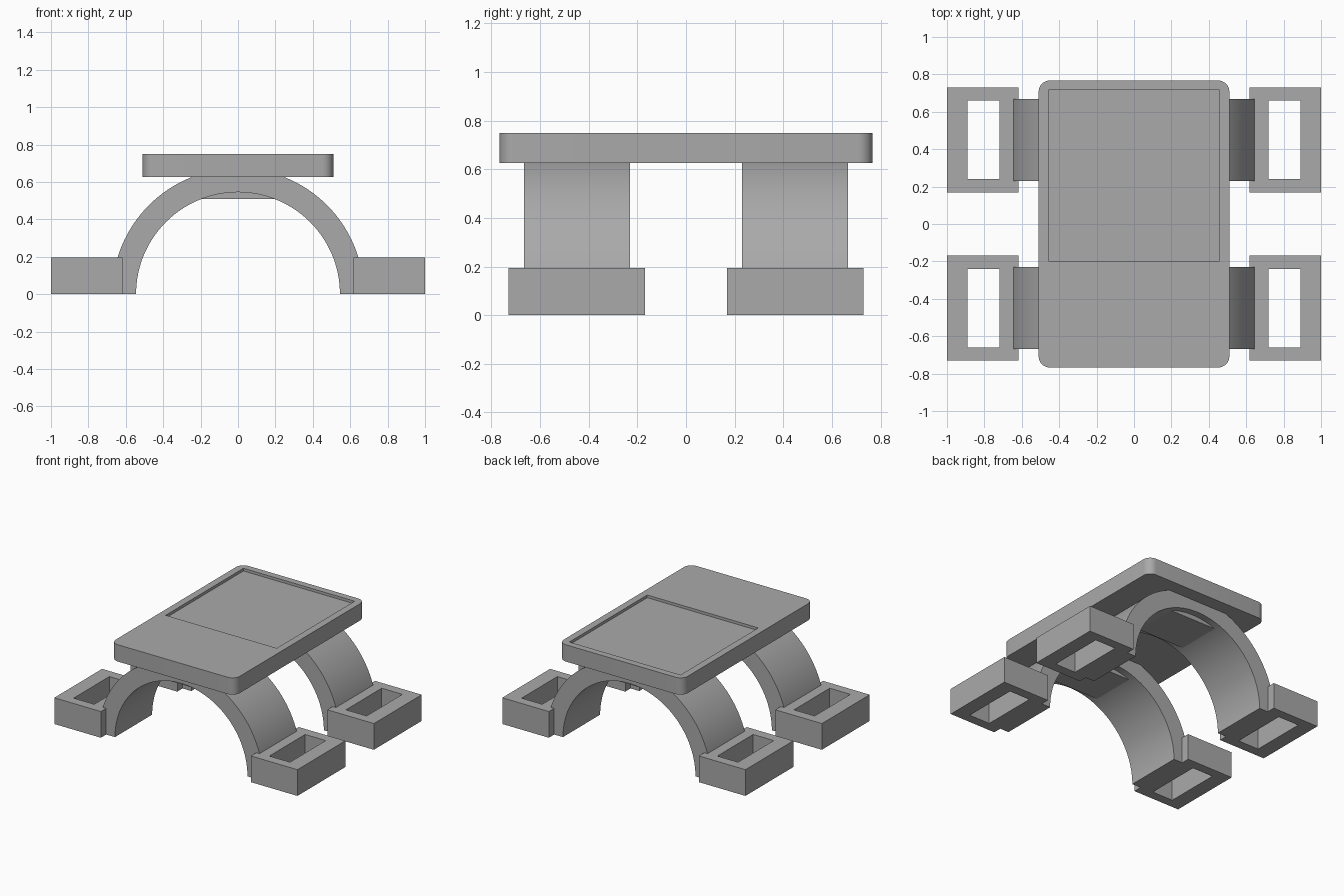
import bpy, bmesh, math
from mathutils import Vector

if "Cube" in bpy.data.objects:
    bpy.data.objects.remove(bpy.data.objects["Cube"])

grey = bpy.data.materials.new("plain_grey")
grey.diffuse_color = (0.40, 0.40, 0.40, 1)
grey.use_nodes = True
grey.node_tree.nodes["Principled BSDF"].inputs["Base Color"].default_value = grey.diffuse_color


def prism(name, pts, lo, hi, axis):
    """Extrude a closed profile along 'y' (points are x,z) or 'z' (points are x,y)."""
    bm = bmesh.new()
    place = (lambda p, t: (p[0], t, p[1])) if axis == 'y' else (lambda p, t: (p[0], p[1], t))
    face = bm.faces.new([bm.verts.new(place(p, lo)) for p in pts])
    out = bmesh.ops.extrude_face_region(bm, geom=[face])
    step = Vector((0, hi - lo, 0) if axis == 'y' else (0, 0, hi - lo))
    bmesh.ops.translate(bm, verts=[v for v in out["geom"] if isinstance(v, bmesh.types.BMVert)], vec=step)
    bmesh.ops.recalc_face_normals(bm, faces=bm.faces)
    me = bpy.data.meshes.new(name)
    bm.to_mesh(me)
    bm.free()
    me.materials.append(grey)
    ob = bpy.data.objects.new(name, me)
    bpy.context.collection.objects.link(ob)
    return ob


def rect(x0, x1, y0, y1):
    return [(x0, y0), (x1, y0), (x1, y1), (x0, y1)]


def arc(r, a0, a1, n, cx=0, cy=0):
    return [(cx + r * math.cos(a0 + (a1 - a0) * i / n), cy + r * math.sin(a0 + (a1 - a0) * i / n))
            for i in range(n + 1)]


def cut(ob, cutter):
    mod = ob.modifiers.new("cut", 'BOOLEAN')
    mod.object, mod.solver = cutter, 'EXACT'
    cutter.hide_render = True
    cutter.hide_set(True)


def smooth(ob):
    bpy.ops.object.select_all(action='DESELECT')
    ob.select_set(True)
    bpy.context.view_layer.objects.active = ob
    bpy.ops.object.shade_smooth_by_angle(angle=math.radians(30))


# Top plate with rounded corners and a shallow recess
R, HX, HY = 0.06, 0.51, 0.767
outline = []
for k, (sx, sy) in enumerate([(1, 1), (-1, 1), (-1, -1), (1, -1)]):
    outline += arc(R, k * math.pi / 2, (k + 1) * math.pi / 2, 8, sx * (HX - R), sy * (HY - R))
plate = prism("top_plate", outline, 0.625, 0.75, 'z')
smooth(plate)
cut(plate, prism("recess_cutter", rect(-0.457, 0.457, -0.197, 0.717), 0.73, 0.85, 'z'))

for end, s in (("front", -1), ("back", 1)):
    # Arched leg
    profile = arc(0.673, 0, math.pi, 64) + arc(0.545, math.pi, 0, 64)
    arch = prism(end + "_arch", profile, s * 0.23, s * 0.667, 'y')
    smooth(arch)
    # Flat mounting block under the crown of the arch
    prism(end + "_mount", rect(-0.23, 0.23, 0.51, 0.63), s * 0.28, s * 0.617, 'y')
    # Hollow foot at each side
    for side, m in (("left", -1), ("right", 1)):
        foot = prism(f"{end}_{side}_foot", rect(m * 0.617, m * 1.0, s * 0.168, s * 0.73), 0, 0.195, 'z')
        cut(foot, prism(f"{end}_{side}_foot_cutter",
                        rect(m * 0.72, m * 0.89, s * 0.24, s * 0.66), -0.1, 0.3, 'z'))
